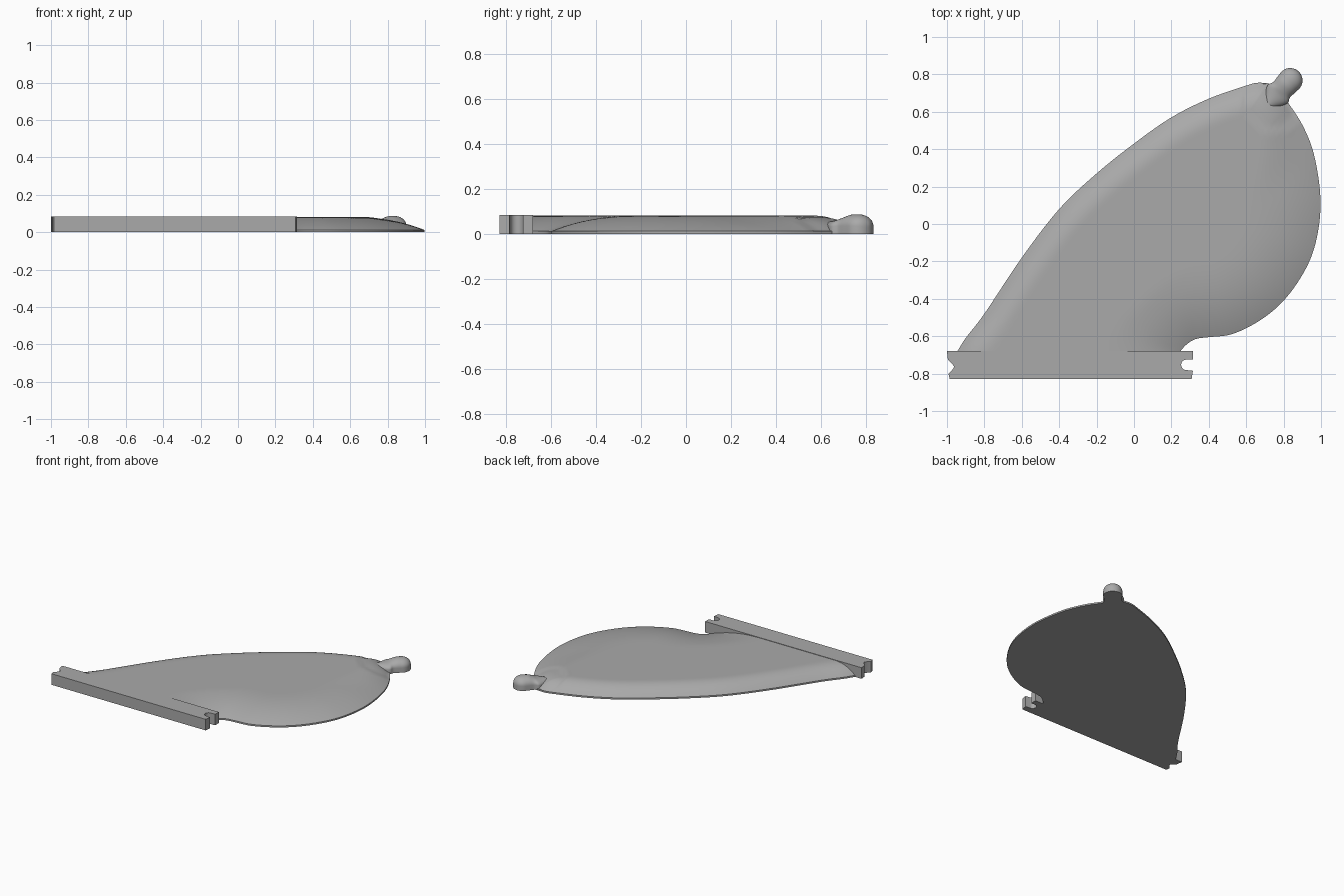
import bpy, bmesh, math
from mathutils import Vector
from mathutils.geometry import intersect_point_line

if "Cube" in bpy.data.objects:
    bpy.data.objects.remove(bpy.data.objects["Cube"])

grey = bpy.data.materials.new("plain grey")
grey.diffuse_color = (0.4, 0.4, 0.4, 1)
grey.use_nodes = True
grey.node_tree.nodes["Principled BSDF"].inputs["Base Color"].default_value = grey.diffuse_color


def finish(name, bm, angle):
    bmesh.ops.recalc_face_normals(bm, faces=bm.faces)
    me = bpy.data.meshes.new(name)
    bm.to_mesh(me)
    bm.free()
    ob = bpy.data.objects.new(name, me)
    bpy.context.collection.objects.link(ob)
    me.materials.append(grey)
    bpy.ops.object.select_all(action='DESELECT')
    ob.select_set(True)
    bpy.context.view_layer.objects.active = ob
    bpy.ops.object.shade_smooth_by_angle(angle=math.radians(angle))


def spline(pts, n):
    """Smooth open curve through the points."""
    p = [Vector(q) for q in pts]
    p = [2 * p[0] - p[1]] + p + [2 * p[-1] - p[-2]]
    out = []
    for a, b, c, d in zip(p, p[1:], p[2:], p[3:]):
        for i in range(n):
            t = i / n
            out.append(0.5 * (2 * b + (c - a) * t + (2 * a - 5 * b + 4 * c - d) * t * t
                              + (3 * b - a - 3 * c + d) * t ** 3))
    return out + [p[-2]]


def bridge(bm, a, b):
    n = len(a)
    for i in range(n):
        j = (i + 1) % n
        bm.faces.new((a[i], a[j], b[j], b[i]))


def smooth(t):
    t = max(0, min(1, t))
    return t * t * (3 - 2 * t)


# Domed blade: outline rings drawn in to a centre, height set by distance to the rim
left = spline([(-0.95, -0.69), (-0.9, -0.61), (-0.8, -0.48), (-0.6, -0.18), (-0.4, 0.08),
               (-0.2, 0.27), (0, 0.43), (0.2, 0.57), (0.4, 0.67), (0.6, 0.74),
               (0.66, 0.755), (0.72, 0.752)], 5)
right = spline([(0.82, 0.655), (0.9, 0.53), (0.96, 0.38), (0.995, 0.17), (0.99, 0),
                (0.95, -0.17), (0.87, -0.32), (0.77, -0.44), (0.65, -0.53), (0.52, -0.59),
                (0.4, -0.605), (0.33, -0.615), (0.28, -0.645), (0.24, -0.69)], 5)
rim = left + right
base = [Vector((0.24 - 1.19 * i / 24, -0.69)) for i in range(1, 24)]
outline = rim + base
EDGE, TOP = 0.012, 0.081


def rim_distance(p):
    best = 9
    for a, b in zip(rim, rim[1:]):
        q, t = intersect_point_line(p, a, b)
        q = Vector(q[:2]) if 0 < t < 1 else (a if t <= 0 else b)
        best = min(best, (p - q).length)
    return best


def height(p):
    width = 0.15 + 0.25 * smooth((p.x - p.y) / 0.6)
    d = min(1, rim_distance(p) / width)
    z = EDGE + (TOP - EDGE) * (1 - (1 - d) ** 2.3)
    # shallow round dish around the knob's root
    r = (p - Vector((0.74, 0.66))).length
    return max(EDGE, z - 0.007 * smooth((0.17 - r) / 0.025))


bm = bmesh.new()
centre = Vector((0.25, 0.05))
bottom = [bm.verts.new((p.x, p.y, 0)) for p in outline]
bm.faces.new(bottom)
prev = bottom
RINGS = 32
for k in range(RINGS):
    t = (k / RINGS) ** 1.4
    pts = [p.lerp(centre, t) for p in outline]
    ring = [bm.verts.new((p.x, p.y, height(p))) for p in pts]
    bridge(bm, prev, ring)
    prev = ring
tip = bm.verts.new((centre.x, centre.y, TOP))
for i in range(len(prev)):
    bm.faces.new((prev[i], prev[(i + 1) % len(prev)], tip))
finish("blade", bm, 40)

# Hinge bar: extruded profile with a round slot at one end and a notch at the other
slot = [(0.28 + 0.028 * math.cos(a), -0.753 + 0.028 * math.sin(a))
        for a in [math.radians(90 + 18 * i) for i in range(11)]]
profile = ([(-1, -0.68), (0.315, -0.68), (0.315, -0.725)] + slot
           + [(0.315, -0.785), (0.308, -0.83), (-0.985, -0.83), (-0.992, -0.802),
              (-0.965, -0.772), (-0.962, -0.76), (-0.995, -0.725)])
bm = bmesh.new()
lo = [bm.verts.new((x, y, 0)) for x, y in profile]
hi = [bm.verts.new((x, y, 0.084)) for x, y in profile]
bm.faces.new(lo)
bm.faces.new(hi)
bridge(bm, lo, hi)
finish("hinge_bar", bm, 30)

# Knob: half-round sections along a slanted axis, ending in a ball
stations = [(c[0], c[1], c[2]) for c in spline(
    [(0, 0.012, 0.05), (0.05, 0.045, 0.058), (0.1, 0.072, 0.066), (0.13, 0.061, 0.076),
     (0.165, 0.063, 0.086), (0.2, 0.066, 0.087)], 4)]
for i in range(1, 10):
    a = math.radians(i * 9.7)
    stations.append((0.2 + 0.066 * math.sin(a), 0.066 * math.cos(a),
                     0.035 + 0.052 * math.cos(a)))
axis = Vector((0.675, 0.738))
side = Vector((axis.y, -axis.x))
origin = Vector((0.70, 0.62))
bm = bmesh.new()
prev = None
for s, w, h in stations:
    wall = min(0.035, 0.5 * h)
    section = [(-w, 0)] + [(-w * math.cos(math.pi * i / 16),
                            wall + (h - wall) * math.sin(math.pi * i / 16))
                           for i in range(17)] + [(w, 0)]
    ring = []
    for u, z in section:
        p = origin + axis * s + side * u
        ring.append(bm.verts.new((p.x, p.y, z)))
    if prev:
        bridge(bm, prev, ring)
    else:
        bm.faces.new(ring)
    prev = ring
bm.faces.new(prev)
finish("knob", bm, 40)
